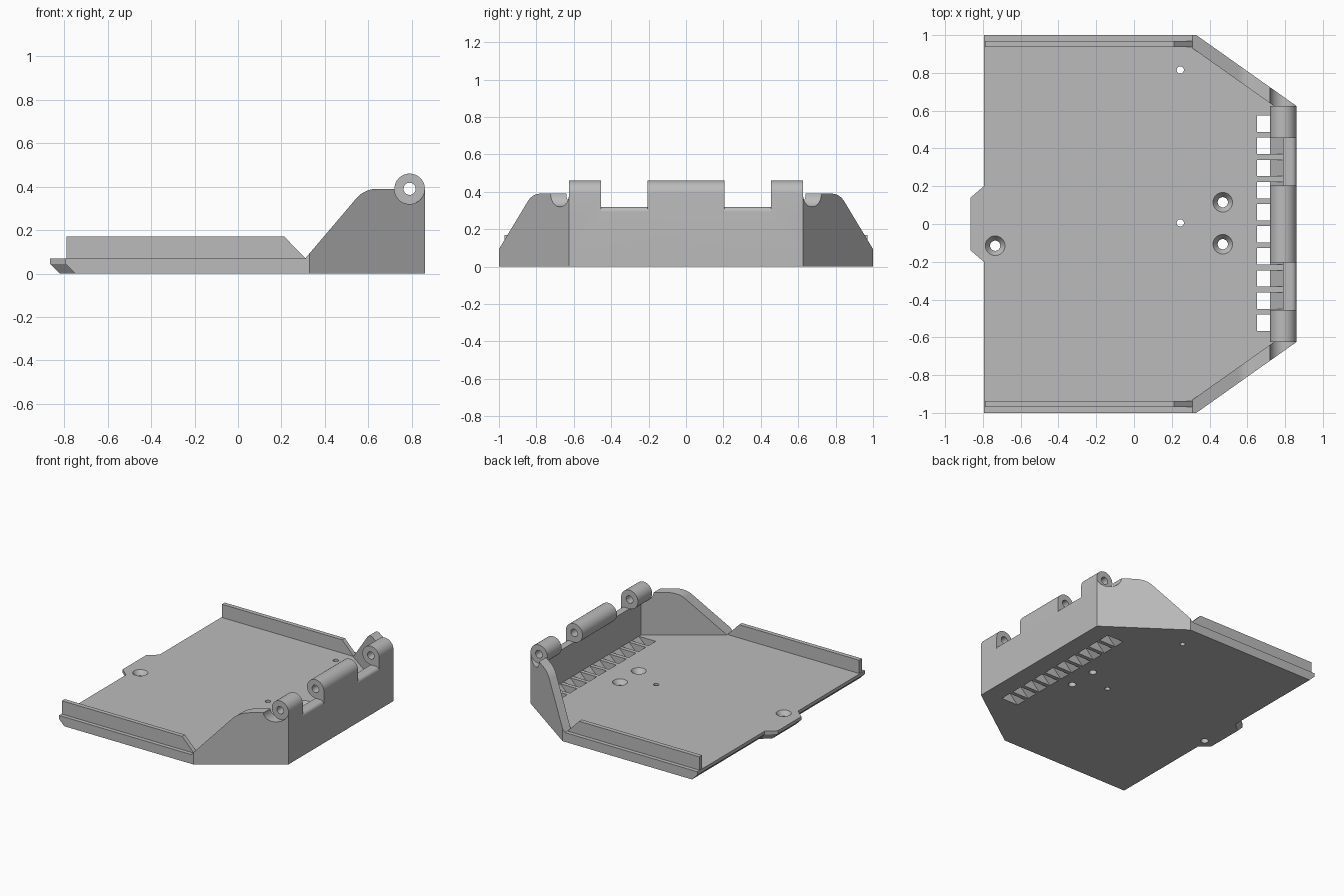
import bpy, bmesh, math

cube = bpy.data.objects.get("Cube")
if cube:
    bpy.data.objects.remove(cube, do_unlink=True)

grey = bpy.data.materials.new("plain_grey")
grey.use_nodes = True
grey.diffuse_color = (0.5, 0.5, 0.5, 1)
grey.node_tree.nodes["Principled BSDF"].inputs["Base Color"].default_value = (0.5, 0.5, 0.5, 1)

FLOOR = 0.07            # floor thickness
PIN_X, PIN_Z, PIN_R = 0.79, 0.39, 0.07   # hinge axis and barrel radius


def loft(name, rings):
    """Closed solid through matching rings of 3D points."""
    bm = bmesh.new()
    loops = [[bm.verts.new(p) for p in ring] for ring in rings]
    n = len(loops[0])
    for a, b in zip(loops, loops[1:]):
        for i in range(n):
            bm.faces.new((a[i], a[(i + 1) % n], b[(i + 1) % n], b[i]))
    bm.faces.new(loops[0][::-1])
    bm.faces.new(loops[-1])
    bmesh.ops.recalc_face_normals(bm, faces=bm.faces)
    mesh = bpy.data.meshes.new(name)
    bm.to_mesh(mesh)
    bm.free()
    mesh.materials.append(grey)
    obj = bpy.data.objects.new(name, mesh)
    bpy.context.collection.objects.link(obj)
    return obj


def prism_z(name, pts, z0, z1):
    return loft(name, [[(x, y, z) for x, y in pts] for z in (z0, z1)])


def prism_y(name, pts, y0, y1):
    return loft(name, [[(x, y, z) for x, z in pts] for y in (y0, y1)])


def arc(cx, cy, r, start, end, steps):
    angles = [math.radians(start + (end - start) * i / steps) for i in range(steps + 1)]
    return [(cx + r * math.cos(a), cy + r * math.sin(a)) for a in angles]


def circle(cx, cy, r, n=32):
    return arc(cx, cy, r, 0, 360, n)[:-1]


def combine(target, other, operation):
    mod = target.modifiers.new(operation.lower(), 'BOOLEAN')
    mod.operation = operation
    mod.solver = 'EXACT'
    mod.object = other
    bpy.ops.object.select_all(action='DESELECT')
    bpy.context.view_layer.objects.active = target
    target.select_set(True)
    bpy.ops.object.modifier_apply(modifier=mod.name)
    bpy.data.objects.remove(other, do_unlink=True)


# Floor plate with a latch tab and a chamfered underside on the open edge
def floor_ring(z, inset):
    left, tab = -0.795 + inset, -0.865 + inset
    half = [(tab, 0.14), (left, 0.2), (left, 1), (0.33, 1), (0.86, 0.625)]
    return [(x, y, z) for x, y in half] + [(x, -y, z) for x, y in reversed(half)]


tray = loft("hinged_tray", [floor_ring(0, 0.045), floor_ring(0.045, 0), floor_ring(FLOOR, 0)])

# Back wall, rounded along its outer top edge
wall = [(PIN_X, 0), (0.86, 0)] + arc(0.833, 0.293, 0.027, 0, 90, 8) + [(PIN_X, 0.32)]
combine(tray, prism_y("back_wall", wall, -0.625, 0.625), 'UNION')

# Angled side wings: plan strip trimmed by the swept side profile
wing_plan = [(0.31, 1), (0.33, 1), (0.86, 0.625), (0.86, 0.59), (PIN_X, 0.59), (0.31, 0.93)]
wing_side = ([(0.31, 0), (0.31, FLOOR)] + arc(0.64, 0.265, 0.125, 139, 90, 12)
             + [(0.9, 0.39), (0.9, 0)])
for side in (1, -1):
    wing = prism_z("wing", [(x, y * side) for x, y in wing_plan], 0, 0.5)
    combine(wing, prism_y("wing_trim", wing_side, -1.1, 1.1), 'INTERSECT')
    # Round pocket that gives access to the hinge pin
    pocket = prism_y("pin_pocket", circle(PIN_X, PIN_Z, PIN_R, 48), 0.625 * side, 0.95 * side)
    combine(wing, pocket, 'DIFFERENCE')
    combine(tray, wing, 'UNION')

# Hinge knuckles standing on the back wall
knuckle = [(PIN_X, 0.1), (0.86, 0.1)] + arc(PIN_X, PIN_Z, PIN_R, 0, 270, 36)
for y0, y1 in ((-0.625, -0.455), (-0.205, 0.205), (0.455, 0.625)):
    combine(tray, prism_y("knuckle", knuckle, y0, y1), 'UNION')
combine(tray, prism_y("pin_bore", circle(PIN_X, PIN_Z, 0.028), -0.9, 0.9), 'DIFFERENCE')

# Guide rails with a sloped end
rail = [(-0.79, 0.05), (0.31, 0.05), (0.31, FLOOR), (0.213, 0.17), (-0.79, 0.17)]
for side in (1, -1):
    combine(tray, prism_y("rail", rail, 0.937 * side, 0.97 * side), 'UNION')

# Row of slanted vent slots in front of the back wall
slot = [(0.57, -0.01), (0.71, -0.01), (PIN_X, FLOOR), (PIN_X, 0.08), (0.65, 0.08), (0.65, FLOOR)]
pitch, width = 0.117, 0.087
for i in range(10):
    y = 0.004 + (i - 4.5) * pitch
    combine(tray, prism_y("vent_slot", slot, y - width / 2, y + width / 2), 'DIFFERENCE')

# Countersunk screw holes
for x, y in ((0.47, 0.115), (0.47, -0.107), (-0.735, -0.115)):
    steps = ((-0.02, 0.027), (0.035, 0.027), (FLOOR, 0.052), (0.08, 0.052))
    rings = [[(px, py, z) for px, py in circle(x, y, r)] for z, r in steps]
    combine(tray, loft("screw_hole", rings), 'DIFFERENCE')

# Small plain holes
for y in (0.815, 0.006):
    combine(tray, prism_z("small_hole", circle(0.245, y, 0.019, 24), -0.02, 0.1), 'DIFFERENCE')

tray.select_set(True)
bpy.context.view_layer.objects.active = tray
bpy.ops.object.shade_smooth_by_angle(angle=math.radians(30))
